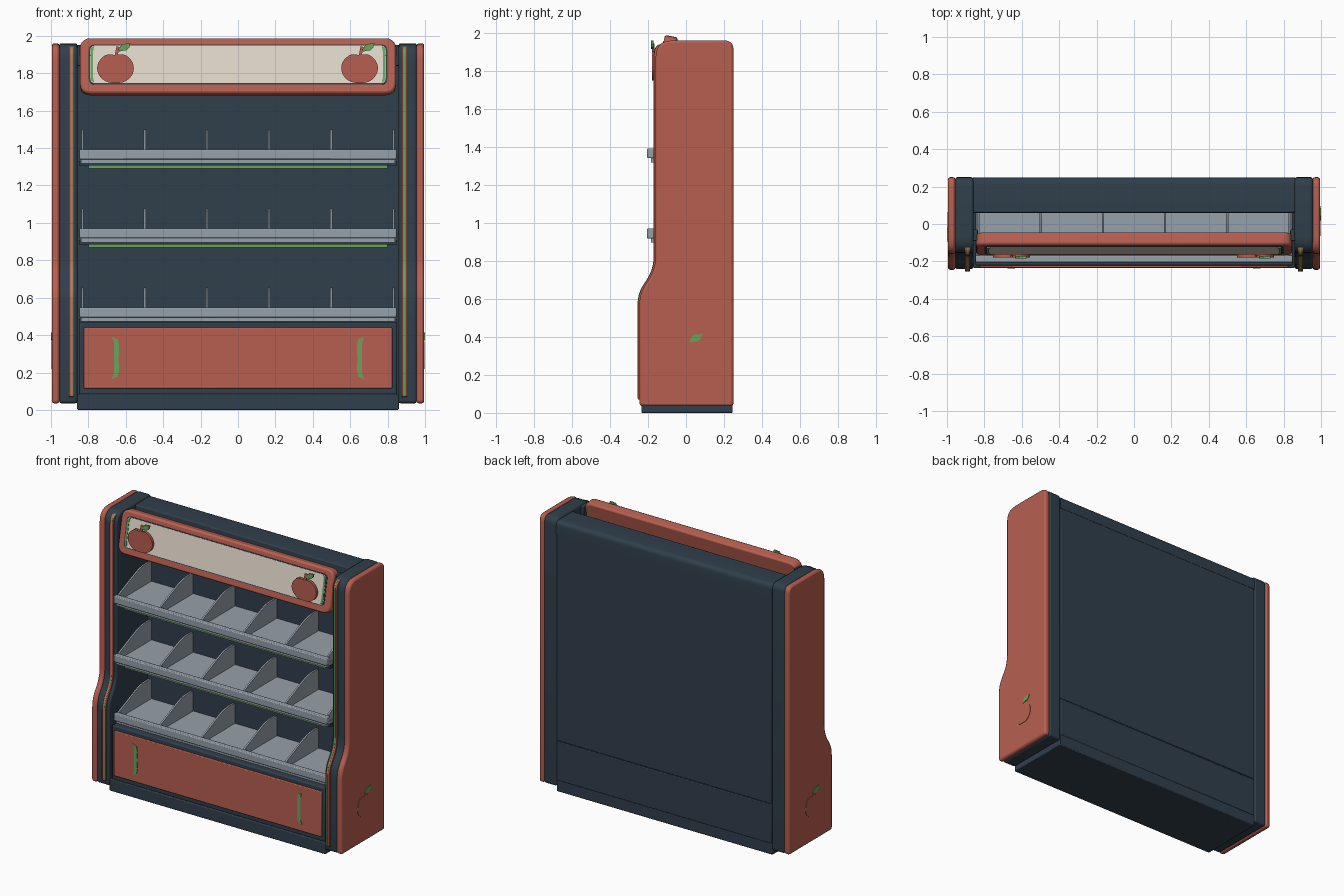
import bpy, bmesh, math

if "Cube" in bpy.data.objects:
    bpy.data.objects.remove(bpy.data.objects["Cube"])


def lin(*rgb):
    f = lambda c: c / 12.92 if c <= 0.04045 else ((c + 0.055) / 1.055) ** 2.4
    return tuple(f(c / 255) for c in rgb) + (1.0,)


def material(name, *rgb):
    m = bpy.data.materials.new(name)
    m.diffuse_color = lin(*rgb)
    m.use_nodes = True
    m.node_tree.nodes["Principled BSDF"].inputs["Base Color"].default_value = m.diffuse_color
    return m


RED = material("brick red", 184, 95, 80)
DARK = material("dark slate", 48, 63, 75)
GREY = material("shelf grey", 150, 161, 169)
CREAM = material("cream", 222, 214, 200)
GREEN = material("leaf green", 104, 164, 92)


def prism(name, pts, place, w0, w1, mat, bevel=0.0):
    """Extrude a 2D outline from w0 to w1; place maps (u, v, w) to x, y, z."""
    bm = bmesh.new()
    a = [bm.verts.new(place(u, v, w0)) for u, v in pts]
    b = [bm.verts.new(place(u, v, w1)) for u, v in pts]
    bm.faces.new(a)
    bm.faces.new(b[::-1])
    n = len(pts)
    for i in range(n):
        j = (i + 1) % n
        bm.faces.new((a[i], b[i], b[j], a[j]))
    bmesh.ops.recalc_face_normals(bm, faces=bm.faces)
    me = bpy.data.meshes.new(name)
    bm.to_mesh(me)
    bm.free()
    me.materials.append(mat)
    ob = bpy.data.objects.new(name, me)
    bpy.context.collection.objects.link(ob)
    if bevel:
        mod = ob.modifiers.new("bevel", 'BEVEL')
        mod.width, mod.segments, mod.angle_limit = bevel, 2, math.radians(50)
    bpy.ops.object.select_all(action='DESELECT')
    ob.select_set(True)
    bpy.context.view_layer.objects.active = ob
    bpy.ops.object.shade_smooth_by_angle(angle=math.radians(35))
    return ob


along_x = lambda u, v, w: (w, u, v)      # outline in y, z
along_y = lambda u, v, w: (u, w, v)      # outline in x, z


def box(name, x0, x1, y0, y1, z0, z1, mat, bevel=0.0):
    return prism(name, [(y0, z0), (y1, z0), (y1, z1), (y0, z1)], along_x, x0, x1, mat, bevel)


def rounded(corners, steps=5):
    """Outline with each (u, v, radius) corner rounded."""
    out, n = [], len(corners)
    for i, (u, v, r) in enumerate(corners):
        if r == 0:
            out.append((u, v))
            continue
        ends = []
        for k in (i - 1, (i + 1) % n):
            du, dv = corners[k][0] - u, corners[k][1] - v
            d = math.hypot(du, dv)
            ends.append((u + du / d * r, v + dv / d * r))
        (au, av), (bu, bv) = ends
        for s in range(steps + 1):
            t = s / steps
            out.append(((1 - t) ** 2 * au + 2 * t * (1 - t) * u + t * t * bu,
                        (1 - t) ** 2 * av + 2 * t * (1 - t) * v + t * t * bv))
    return out


def rounded_rect(x0, x1, z0, z1, r):
    return rounded([(x0, z0, r), (x1, z0, r), (x1, z1, r), (x0, z1, r)])


def apple(cx, cz, rx, rz):
    pts = []
    for i in range(48):
        t = 2 * math.pi * i / 48
        dip = lambda c, k: k * math.exp(-((t - c) / 0.3) ** 2)
        f = 1 - dip(math.pi / 2, 0.16) - dip(3 * math.pi / 2, 0.06)
        pts.append((cx + rx * f * math.cos(t), cz + rz * f * math.sin(t)))
    return pts


def leaf(x, z, w, h):
    shape = [(0, 0), (0.08, 0.55), (0.35, 0.92), (1, 1), (0.9, 0.5), (0.65, 0.15), (0.3, 0.12)]
    return [(x + a * w, z + b * h) for a, b in shape]


def bracket(x, z0, z1, w, s):
    """Curved bracket opening towards the middle; s is the side."""
    outer = [(x + s * w / 2 * k, z) for k, z in
             ((-1, z0), (0.6, z0 + 0.012), (1, z0 + 0.05), (0.8, (z0 + z1) / 2),
              (1, z1 - 0.05), (0.6, z1 - 0.012), (-1, z1))]
    return outer + [(x - s * w * 0.2, z1 - 0.03), (x - s * w * 0.2, z0 + 0.03)]


# side panels, columns and trim strips
def side_profile(front=0.0, top=1.96, bottom=0.035):
    f = -front
    return rounded([(0.25, bottom, 0.02), (-0.245 + f, bottom, 0.02), (-0.245 + f, 0.63, 0.06),
                    (-0.16 + f, 0.755, 0.07), (-0.16 + f, top, 0.09), (0.25, top, 0.05)])


def trim_profile(out):
    return rounded([(-0.12, 0.07, 0), (-0.245 - out, 0.07, 0.01), (-0.245 - out, 0.63, 0.06),
                    (-0.16 - out, 0.755, 0.07), (-0.16 - out, 1.945, 0.06), (-0.12, 1.945, 0),
                    (-0.12, 0.8, 0)])


for s, side in ((-1, "left"), (1, "right")):
    prism(side + "_outer_panel", side_profile(), along_x, s * 0.955, s * 0.995, RED, 0.012)
    prism(side + "_column", side_profile(-0.004), along_x, s * 0.858, s * 0.957, DARK, 0.012)
    prism(side + "_trim", trim_profile(0.008), along_x, s * 0.877, s * 0.904, RED, 0.004)
    prism(side + "_trim_line", trim_profile(0.01), along_x, s * 0.885, s * 0.892, GREEN)
    box(side + "_sign_bracket", s * 0.835, s * 0.87, -0.09, -0.03, 1.84, 1.95, DARK, 0.005)
    # apple emblem on the outside face
    emblem = lambda u, v, w, s=s: (s * w, s * u, v)
    prism(side + "_emblem_apple", apple(0.015, 0.295, 0.08, 0.08), emblem, 0.99, 0.998, RED)
    prism(side + "_emblem_leaf", leaf(0.02, 0.37, 0.065, 0.045), emblem, 0.99, 1.0, GREEN)

# cabinet body
box("plinth", -0.86, 0.86, -0.235, 0.245, 0, 0.085, DARK, 0.006)
box("lower_cabinet", -0.85, 0.85, -0.222, 0.24, 0.08, 0.47, DARK, 0.008)
box("back_wall", -0.86, 0.86, 0.195, 0.24, 0.08, 1.9, DARK)
box("lower_back_panel", -0.855, 0.855, 0.2, 0.246, 0.08, 0.36, DARK, 0.005)
box("upper_back_panel", -0.855, 0.855, 0.2, 0.246, 0.366, 1.88, DARK, 0.005)
prism("canopy", rounded([(0.06, 1.85, 0), (0.248, 1.85, 0), (0.248, 1.945, 0.035),
                         (0.06, 1.945, 0.01)]), along_x, -0.86, 0.86, DARK)
box("front_panel", -0.825, 0.825, -0.234, -0.2, 0.115, 0.44, RED, 0.005)
for s, side in ((-1, "left"), (1, "right")):
    prism(side + "_front_bracket", bracket(s * 0.655, 0.165, 0.39, 0.04, -s), along_y,
          -0.238, -0.23, GREEN)

# three shelves with dividers
for i, z in enumerate((0.495, 0.918, 1.34)):
    n = f"shelf_{i + 1}_"
    box(n + "tray", -0.845, 0.845, -0.175, 0.2, z - 0.01, z + 0.012, GREY)
    box(n + "rail", -0.848, 0.848, -0.205, -0.168, z, z + 0.052, GREY, 0.006)
    box(n + "rail_lip", -0.84, 0.84, -0.185, -0.165, z - 0.022, z, GREY)
    box(n + "underside", -0.85, 0.85, -0.16, 0.2, z - 0.034, z - 0.01, DARK)
    if i:
        box(n + "light_strip", -0.8, 0.8, -0.15, -0.13, z - 0.05, z - 0.034, GREEN)
    outline = rounded([(-0.17, z, 0), (-0.17, z + 0.055, 0.01), (0.08, z + 0.16, 0.06),
                       (0.198, z + 0.16, 0.02), (0.198, z, 0)])
    for k in range(6):
        x = -0.832 + k * 0.3328
        prism(n + f"divider_{k + 1}", outline, along_x, x - 0.006, x + 0.006, GREY)

# tilted header sign
TILT = 0.197
S, C = math.sin(TILT), math.cos(TILT)
on_sign = lambda u, v, w: (u, -0.17 + v * S + w * C, 1.693 + v * C - w * S)
prism("sign_frame", rounded_rect(-0.845, 0.845, 0, 0.302, 0.06), on_sign, 0, 0.07, RED, 0.012)
prism("sign_border", rounded_rect(-0.798, 0.798, 0.048, 0.265, 0.03), on_sign, -0.003, 0.005, DARK)
prism("sign_face", rounded_rect(-0.79, 0.79, 0.054, 0.259, 0.028), on_sign, -0.005, 0.003, CREAM)
for s, side in ((-1, "left"), (1, "right")):
    prism(side + "_sign_bracket_mark", bracket(s * 0.779, 0.056, 0.257, 0.022, s), on_sign,
          -0.008, 0.0, GREEN)

# apple cut-outs on the sign
for cx, side in ((-0.655, "left"), (0.65, "right")):
    prism(side + "_apple", apple(cx, 1.827, 0.098, 0.083), along_y, -0.178, -0.16, RED)
    prism(side + "_apple_stem", [(cx - 0.008, 1.88), (cx + 0.008, 1.88), (cx + 0.022, 1.94),
                                 (cx + 0.006, 1.945)], along_y, -0.178, -0.165, RED)
    prism(side + "_apple_leaf", leaf(cx + 0.018, 1.915, 0.062, 0.045), along_y,
          -0.185, -0.172, GREEN)
